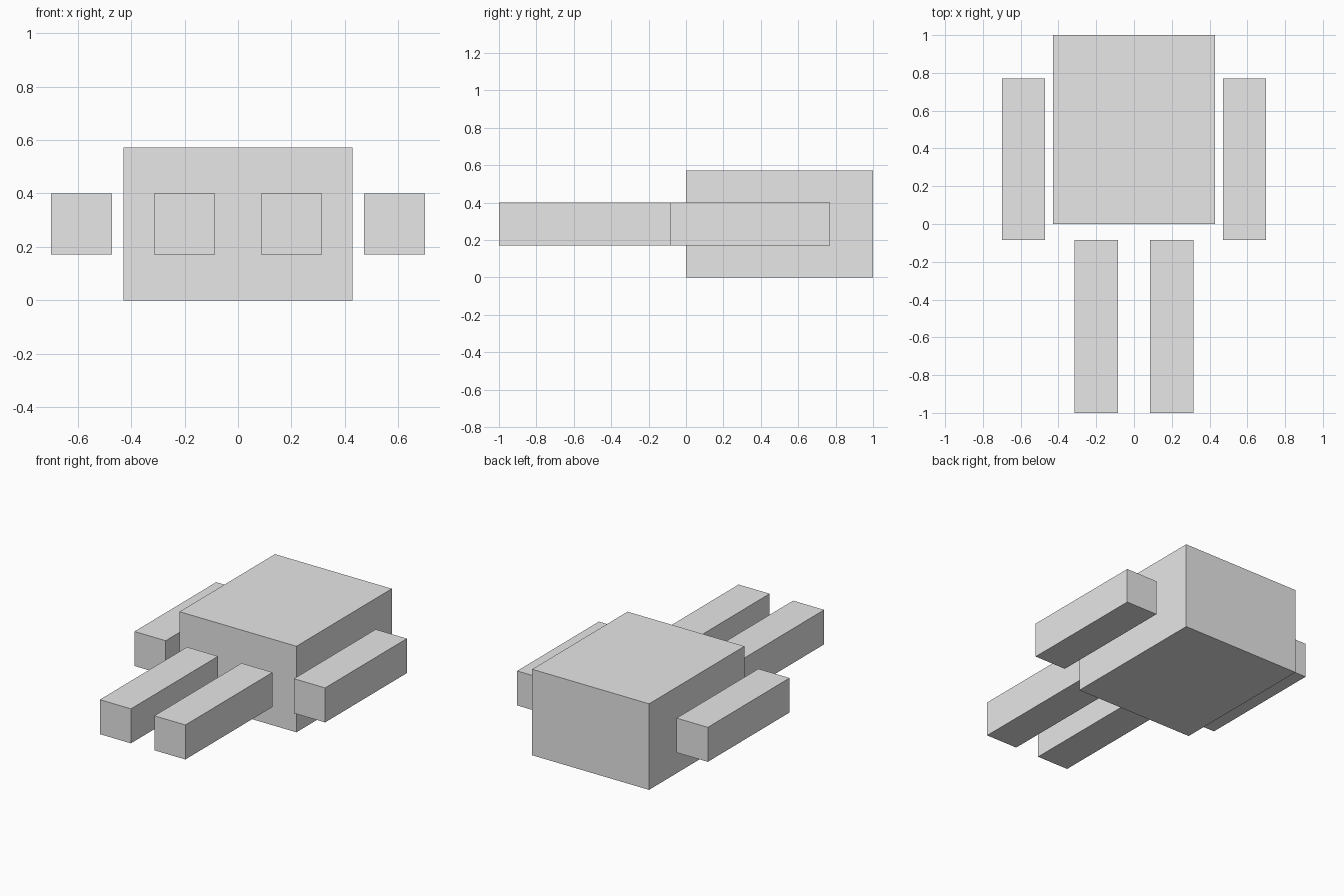
import bpy

if "Cube" in bpy.data.objects:
    bpy.data.objects.remove(bpy.data.objects["Cube"])

grey = bpy.data.materials.new("plain_grey")
grey.diffuse_color = (0.8, 0.8, 0.8, 1)
grey.use_nodes = True
grey.node_tree.nodes["Principled BSDF"].inputs["Base Color"].default_value = grey.diffuse_color


def box(name, x, y, z):
    """Add a box spanning the (min, max) range on each axis."""
    bpy.ops.mesh.primitive_cube_add(size=1, location=[sum(r) / 2 for r in (x, y, z)])
    ob = bpy.context.object
    ob.name = name
    ob.scale = [r[1] - r[0] for r in (x, y, z)]
    bpy.ops.object.transform_apply(location=False, rotation=False, scale=True)
    ob.data.materials.append(grey)


# Torso block
box("torso", (-0.429, 0.429), (0, 1), (0, 0.571))

# Detached limbs, mirrored left and right
LIMB_Z = (0.171, 0.4)
for side, s in (("left", -1), ("right", 1)):
    box(side + "_arm", sorted((s * 0.471, s * 0.7)), (-0.086, 0.771), LIMB_Z)
    box(side + "_leg", sorted((s * 0.086, s * 0.314)), (-1, -0.086), LIMB_Z)
